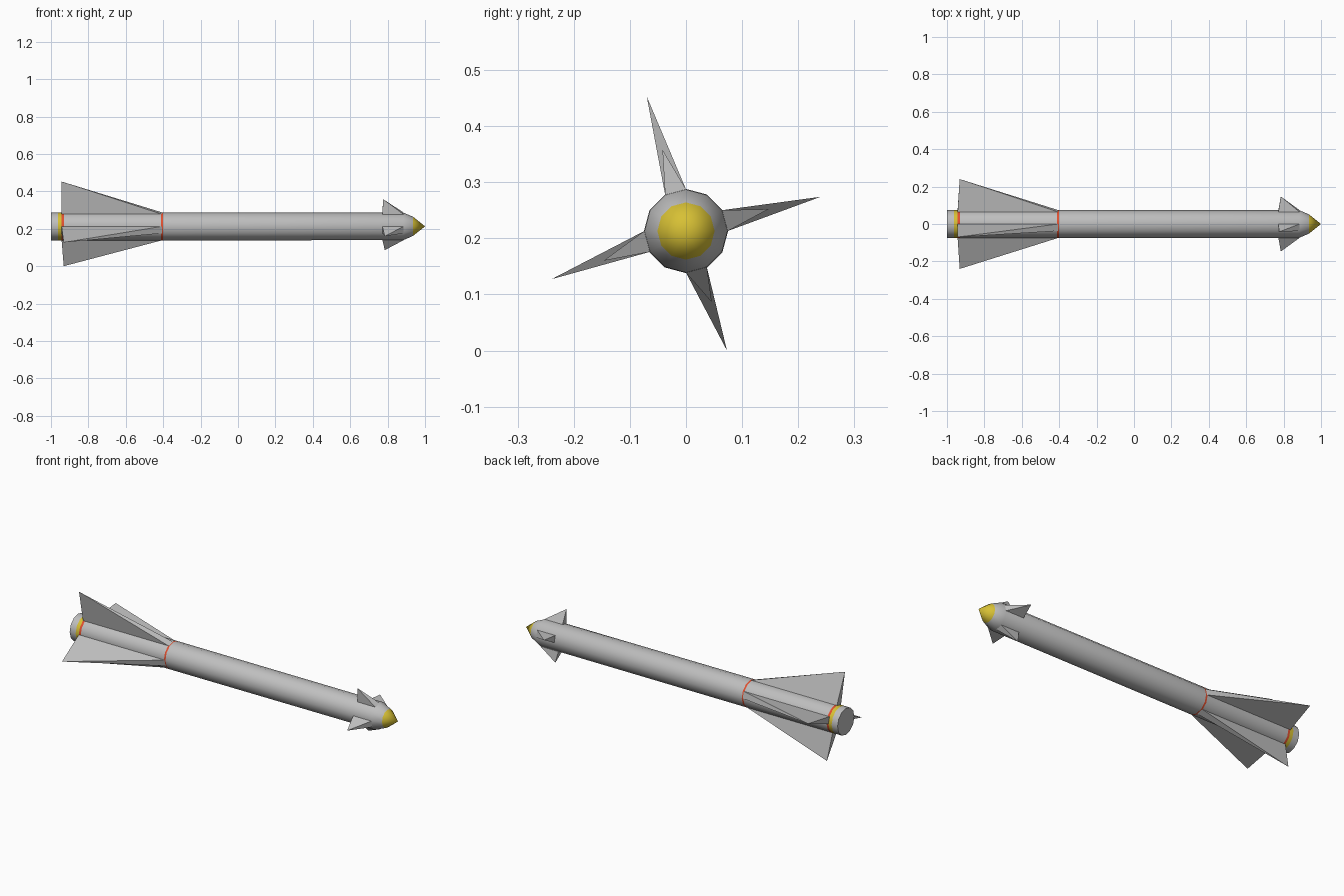
import bpy, bmesh, math
from mathutils import Vector

if "Cube" in bpy.data.objects:
    bpy.data.objects.remove(bpy.data.objects["Cube"])

CZ, R, SIDES = 0.213, 0.075, 12


def material(name, rgb):
    m = bpy.data.materials.new(name)
    m.diffuse_color = (*rgb, 1.0)
    m.use_nodes = True
    m.node_tree.nodes["Principled BSDF"].inputs["Base Color"].default_value = m.diffuse_color
    return m


grey = material("light grey", (0.52, 0.52, 0.52))
yellow = material("yellow", (0.68, 0.53, 0.035))
red = material("red", (0.75, 0.08, 0.03))


def finish(name, bm, mats):
    bmesh.ops.recalc_face_normals(bm, faces=bm.faces)
    me = bpy.data.meshes.new(name)
    bm.to_mesh(me)
    bm.free()
    for m in mats:
        me.materials.append(m)
    ob = bpy.data.objects.new(name, me)
    bpy.context.collection.objects.link(ob)
    return ob


def on_body(x, deg, r=R):
    a = math.radians(deg)
    return Vector((x, r * math.cos(a), CZ + r * math.sin(a)))


# Body: twelve-sided tube with painted bands; each entry is x, radius, colour of next section
profile = [(-1, R, 0), (-0.963, R, 1), (-0.943, R, 2), (-0.931, R, 0), (-0.411, R, 2),
           (-0.401, R, 0), (0.883, 0.074, 0), (0.936, 0.051, 1)]
bm = bmesh.new()
rings = [[bm.verts.new(on_body(x, 360 * i / SIDES, r)) for i in range(SIDES)]
         for x, r, _ in profile]
bm.faces.new(rings[0])
for k in range(len(rings) - 1):
    for i in range(SIDES):
        j = (i + 1) % SIDES
        f = bm.faces.new((rings[k][i], rings[k][j], rings[k + 1][j], rings[k + 1][i]))
        f.material_index = profile[k][2]
# Nose tip
tip = bm.verts.new((1, 0, CZ))
for i in range(SIDES):
    f = bm.faces.new((rings[-1][i], rings[-1][(i + 1) % SIDES], tip))
    f.material_index = 1
body = finish("body", bm, [grey, yellow, red])
bpy.context.view_layer.objects.active = body
body.select_set(True)
bpy.ops.object.shade_smooth_by_angle(angle=math.radians(45))
body.select_set(False)


# Wedge fin rising from one side of the body to a swept-back point
def fin(name, deg, rear, front, point):
    bm = bmesh.new()
    r = R * 0.99
    base = [bm.verts.new(on_body(x, a, r)) for x, a in
            ((rear, deg), (rear, deg + 30), (front, deg + 30), (front, deg))]
    top = bm.verts.new((point[0], point[1], CZ + point[2]))
    bm.faces.new(base)
    for i in range(4):
        bm.faces.new((base[i], base[(i + 1) % 4], top))
    finish(name, bm, [grey])


# Tail fins and nose fins, a quarter turn apart
tail_points = [(-0.932, 0.24, 0.061), (-0.945, -0.07, 0.24),
               (-0.932, -0.24, -0.086), (-0.932, 0.073, -0.213)]
nose_points = [(0.785, 0.147, 0.039), (0.776, -0.042, 0.145),
               (0.785, -0.147, -0.053), (0.785, 0.046, -0.127)]
for i, side in enumerate(("right", "upper", "left", "lower")):
    fin(side + "_tail_fin", 90 * i, -0.943, -0.405, tail_points[i])
    fin(side + "_nose_fin", 90 * i, 0.772, 0.885, nose_points[i])
